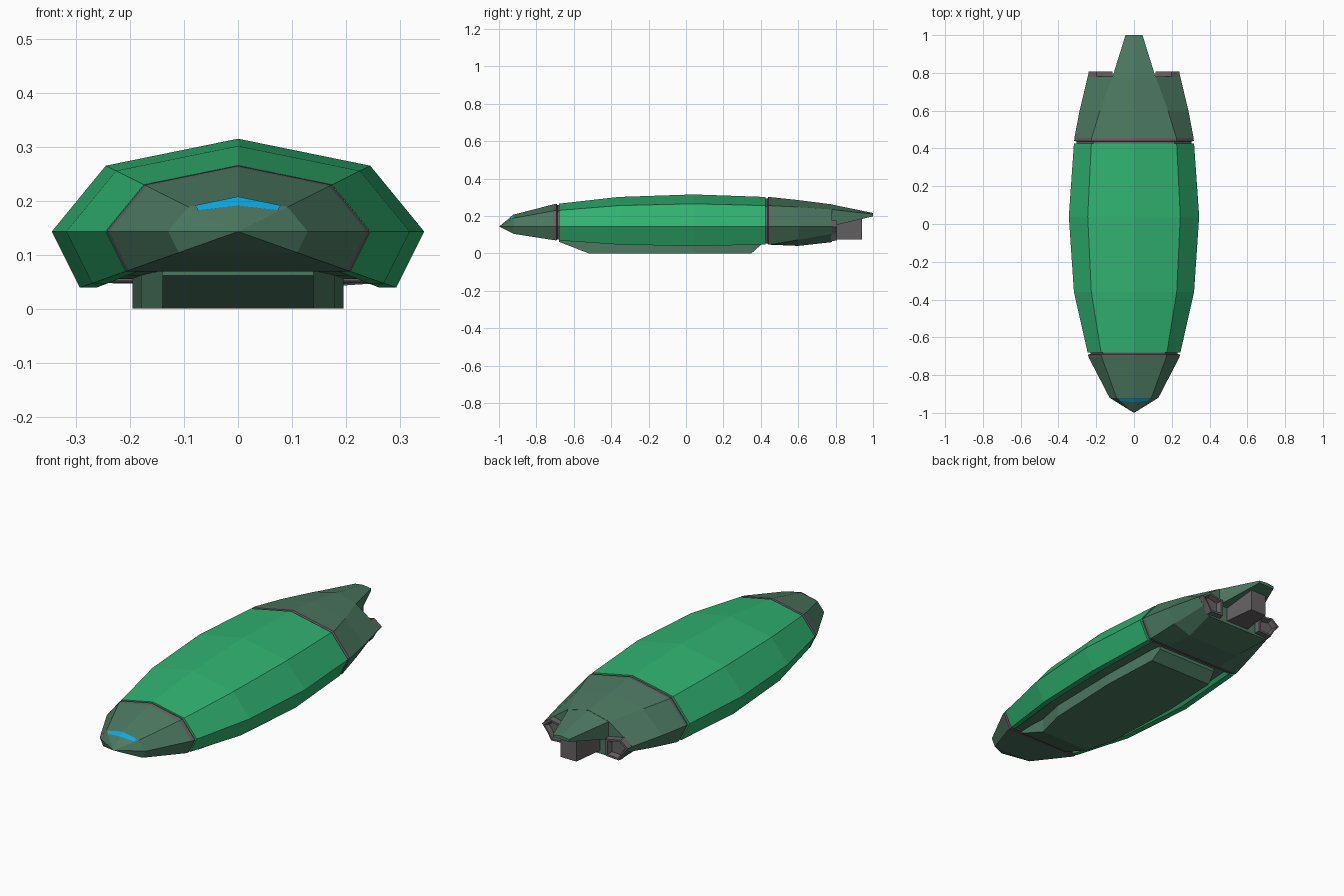
import bpy, bmesh
from mathutils import Vector

if "Cube" in bpy.data.objects:
    bpy.data.objects.remove(bpy.data.objects["Cube"])


def material(name, rgb):
    m = bpy.data.materials.new(name)
    m.diffuse_color = (*rgb, 1)
    m.use_nodes = True
    m.node_tree.nodes["Principled BSDF"].inputs["Base Color"].default_value = m.diffuse_color
    return m


GREEN = material("bright green", (0.03, 0.45, 0.165))
DARK = material("dark green", (0.072, 0.19, 0.12))
GREY = material("warm grey", (0.13, 0.12, 0.125))
CYAN = material("cyan", (0.004, 0.40, 0.75))

ZC = 0.143  # height of the hull axis
HALF = [(0, 0.172), (0.245, 0.122), (0.345, 0), (0.293, -0.104)]
LIP = [(0.262, -0.104), (0.245, -0.088)]


def hull(s, pts=HALF):
    """Hull half profile scaled about its axis."""
    return [(x * s, ZC + z * s) for x, z in pts]


def loft(name, sections, mats, rule=None, mirror=True, shift=0):
    """Skin half profiles (or closed loops) placed along y; cap both ends."""
    bm = bmesh.new()
    rings = []
    for y, half in sections:
        pts = list(half)
        if mirror:
            pts += [(-x, z) for x, z in reversed(half) if x > 1e-6]
        rings.append([bm.verts.new((x + shift, y, z)) for x, z in pts])
    n = len(rings[0])
    for a, b in zip(rings, rings[1:]):
        for i in range(n):
            j = (i + 1) % n
            bm.faces.new((a[i], a[j], b[j], b[i]))
    bm.faces.new(rings[0])
    bm.faces.new(rings[-1])
    bmesh.ops.remove_doubles(bm, verts=bm.verts, dist=0.0005)
    bmesh.ops.recalc_face_normals(bm, faces=bm.faces)
    if rule:
        for f in bm.faces:
            f.material_index = rule(f)
    me = bpy.data.meshes.new(name)
    bm.to_mesh(me)
    bm.free()
    for m in mats:
        me.materials.append(m)
    ob = bpy.data.objects.new(name, me)
    bpy.context.collection.objects.link(ob)
    return ob


# Main hull: bright shell with a lip round a dark recessed underside
loft("hull_shell",
     [(y, hull(s, HALF + LIP)) for y, s in
      [(-0.68, 0.712), (-0.36, 0.922), (0.04, 1.0), (0.425, 0.922)]],
     [GREEN, DARK],
     lambda f: 1 if f.normal.z < -0.9 and abs(f.calc_center_median().x) < 0.05 else 0)

# Nose cone
loft("nose", [(-1.0, hull(0.0005)), (-0.92, hull(0.375)), (-0.71, hull(0.69))], [DARK])

# Grey joint rings with a groove
loft("front_joint", [(-0.71, hull(0.69)), (-0.692, hull(0.708)),
                     (-0.688, hull(0.67)), (-0.68, hull(0.67))], [GREY])
loft("rear_joint", [(0.425, hull(0.88)), (0.436, hull(0.88)),
                    (0.44, hull(0.918)), (0.455, hull(0.915))], [GREY])

# Belly block under the hull
bottom = 0.0
loft("belly", [
    (-0.68, [(0.14, 0.075), (0.14, 0.062)]),
    (-0.52, [(0.14, 0.075), (0.14, bottom)]),
    (-0.36, [(0.18, 0.075), (0.18, bottom)]),
    (0.04, [(0.195, 0.075), (0.195, bottom)]),
    (0.35, [(0.18, 0.075), (0.18, bottom)]),
    (0.40, [(0.17, 0.075), (0.17, 0.045)])], [DARK])

# Rear hull, narrowing towards the tail
loft("rear_hull", [
    (0.455, hull(0.915) + [(0.16, 0.046)]),
    (0.60, [(0, 0.285), (0.18, 0.248), (0.288, 0.143), (0.246, 0.072), (0.15, 0.04)]),
    (0.78, [(0, 0.262), (0.115, 0.235), (0.245, 0.143), (0.213, 0.105), (0.18, 0.06)])],
    [DARK])

# Tail spike
loft("tail_spike", [
    (0.775, [(0, 0.262), (0.115, 0.235), (0.115, 0.145)]),
    (1.0, [(0, 0.216), (0.045, 0.21), (0.045, 0.198)])], [DARK])

# Grey keel below the spike
loft("tail_keel", [
    (0.775, [(0.065, 0.19), (0.065, 0.075)]),
    (0.94, [(0.045, 0.195), (0.045, 0.075)])], [GREY])

# Twin exhausts with recessed backs
outline = [(0.245, 0.143), (0.213, 0.105), (0.19, 0.065), (0.11, 0.07), (0.11, 0.16), (0.20, 0.178)]


def shrink(pts, s):
    return [(0.175 + (x - 0.175) * s, 0.12 + (z - 0.12) * s) for x, z in pts]


for side, sign in (("left", -1), ("right", 1)):
    loft("exhaust_" + side,
         [(y, [(x * sign, z) for x, z in shrink(outline, s)])
          for y, s in [(0.775, 0.99), (0.808, 0.93), (0.808, 0.75), (0.785, 0.6)]],
         [GREY], mirror=False)

# Light strip on the two upper facets of the nose
tip = Vector((0, -1, ZC))
top = Vector((0, -0.92, ZC + 0.172 * 0.375))
bm = bmesh.new()
for sign in (-1, 1):
    edge = Vector((sign * 0.245 * 0.375, -0.92, ZC + 0.122 * 0.375))
    lift = (top - tip).cross(edge - tip).normalized()
    lift *= 0.002 if lift.z > 0 else -0.002
    corners = [(0.72, 0), (0.98, 0), (0.98, 0.88), (0.82, 0.98)]
    face = bm.faces.new([bm.verts.new(tip + t * (top.lerp(edge, u) - tip) + lift)
                         for t, u in corners])
    face.normal_update()
    if face.normal.z < 0:
        face.normal_flip()
me = bpy.data.meshes.new("nose_light")
bm.to_mesh(me)
bm.free()
me.materials.append(CYAN)
bpy.context.collection.objects.link(bpy.data.objects.new("nose_light", me))
